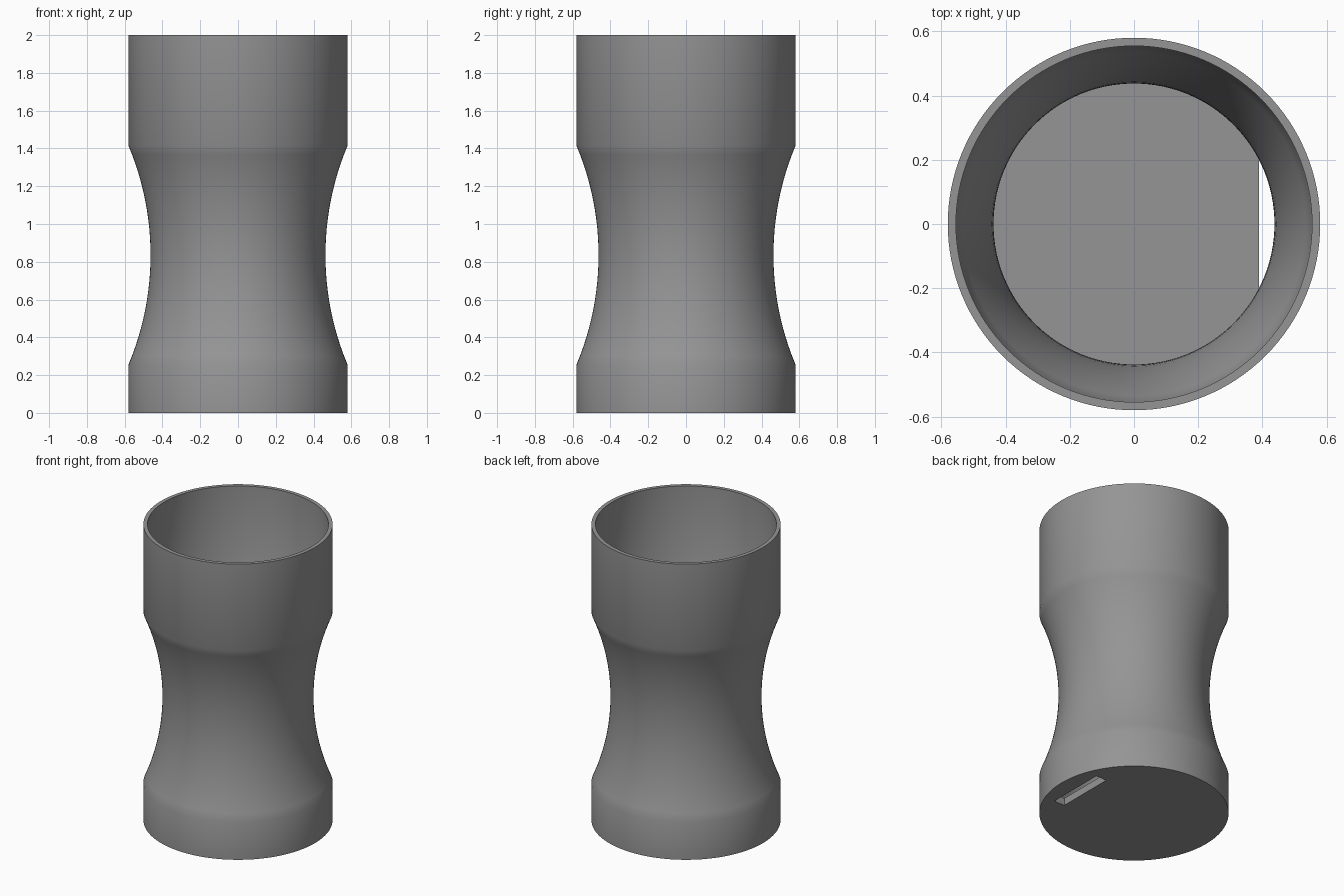
import bpy, bmesh, math

if "Cube" in bpy.data.objects:
    bpy.data.objects.remove(bpy.data.objects["Cube"])

R, NECK, WALL, H = 0.58, 0.463, 0.0255, 2.0
Z0, Z1, FLOOR = 0.255, 1.415, 0.05
SEG, STEPS = 128, 24

mat = bpy.data.materials.new("mid grey")
mat.diffuse_color = (0.3, 0.3, 0.3, 1)
mat.use_nodes = True
mat.node_tree.nodes["Principled BSDF"].inputs["Base Color"].default_value = mat.diffuse_color

# Outer profile: straight base, concave circular waist, straight upper band
half, sag = (Z1 - Z0) / 2, R - NECK
arc_r = (half ** 2 + sag ** 2) / (2 * sag)
waist = []
for i in range(STEPS + 1):
    dz = -half + 2 * half * i / STEPS
    waist.append((NECK + arc_r - math.sqrt(arc_r ** 2 - dz ** 2), (Z0 + Z1) / 2 + dz))
outer = [(R, 0)] + waist + [(R, H)]
inner = [(r - WALL, max(z, FLOOR)) for r, z in reversed(outer)]

# Cup: revolve the closed wall section, then cap the base and inner floor
bm = bmesh.new()
rings = []
for r, z in outer + inner:
    rings.append([bm.verts.new((r * math.cos(2 * math.pi * k / SEG),
                                r * math.sin(2 * math.pi * k / SEG), z))
                  for k in range(SEG)])
for a, b in zip(rings, rings[1:]):
    for k in range(SEG):
        n = (k + 1) % SEG
        bm.faces.new((a[k], a[n], b[n], b[k]))
bm.faces.new(list(reversed(rings[0])))
bm.faces.new(rings[-1])
bmesh.ops.recalc_face_normals(bm, faces=bm.faces)
mesh = bpy.data.meshes.new("cup")
bm.to_mesh(mesh)
bm.free()
mesh.materials.append(mat)
cup = bpy.data.objects.new("cup", mesh)
bpy.context.collection.objects.link(cup)

# Slot through the floor near the right side
bpy.ops.mesh.primitive_cube_add(size=1, location=(0.43, 0, 0.02))
cutter = bpy.context.object
cutter.name = "slot_cutter"
cutter.scale = (0.08, 0.4, 0.16)
cutter.data.materials.append(mat)
cutter.hide_render = True
mod = cup.modifiers.new("slot", 'BOOLEAN')
mod.operation, mod.solver, mod.object = 'DIFFERENCE', 'EXACT', cutter

# Bake the cut, drop the cutter, keep the rim and floor edges crisp
bpy.ops.object.select_all(action='DESELECT')
cup.select_set(True)
bpy.context.view_layer.objects.active = cup
bpy.ops.object.modifier_apply(modifier=mod.name)
bpy.data.objects.remove(cutter)
bpy.ops.object.shade_smooth_by_angle(angle=math.radians(30))
